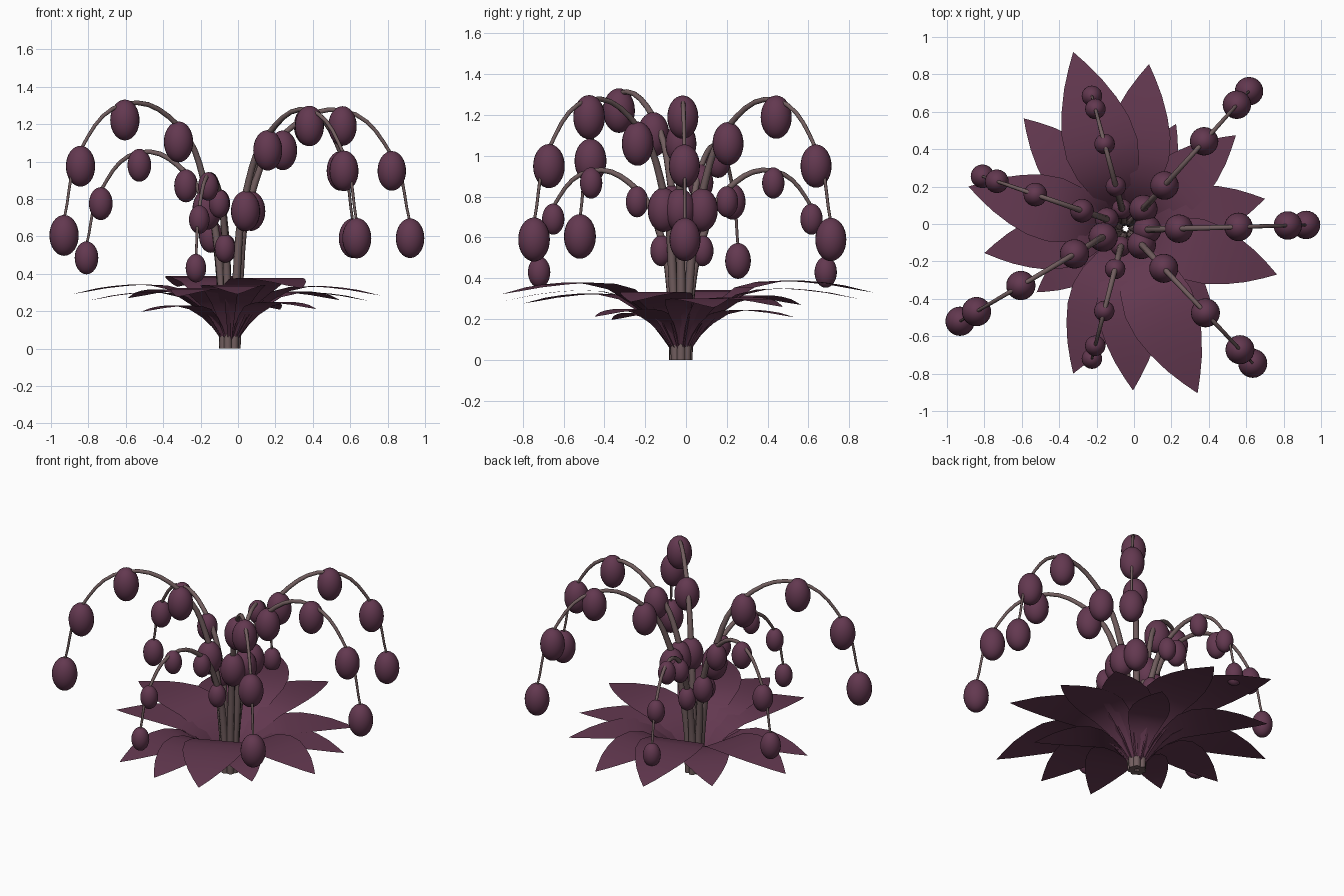
import bpy, bmesh, math
from mathutils import Vector, Matrix

if "Cube" in bpy.data.objects:
    bpy.data.objects.remove(bpy.data.objects["Cube"])

CENTRE = Vector((-0.045, -0.025, 0))


def make_material(name, colour):
    mat = bpy.data.materials.new(name)
    mat.use_nodes = True
    mat.diffuse_color = (*colour, 1)
    bsdf = mat.node_tree.nodes["Principled BSDF"]
    bsdf.inputs["Base Color"].default_value = (*colour, 1)
    bsdf.inputs["Roughness"].default_value = 0.8
    return mat


plum = make_material("plum", (0.125, 0.040, 0.080))
stalk = make_material("mauve_brown", (0.165, 0.110, 0.112))


def add_object(name, mesh, mat):
    obj = bpy.data.objects.new(name, mesh)
    bpy.context.collection.objects.link(obj)
    mesh.materials.clear()
    mesh.materials.append(mat)
    for p in mesh.polygons:
        p.use_smooth = True
    return obj


# Arching stem: tapered bezier tube through the given points
def add_stem(name, points, radii):
    curve = bpy.data.curves.new(name + "_path", "CURVE")
    curve.dimensions = "3D"
    curve.bevel_depth = 1.0
    curve.bevel_resolution = 2
    curve.resolution_u = 5
    curve.use_fill_caps = True
    spline = curve.splines.new("BEZIER")
    spline.bezier_points.add(len(points) - 1)
    for bp, co, r in zip(spline.bezier_points, points, radii):
        bp.co = co
        bp.radius = r
        bp.handle_left_type = bp.handle_right_type = "AUTO"
    path = bpy.data.objects.new(name + "_path", curve)
    bpy.context.collection.objects.link(path)
    bpy.context.view_layer.update()
    graph = bpy.context.evaluated_depsgraph_get()
    mesh = bpy.data.meshes.new_from_object(path.evaluated_get(graph))
    bpy.data.objects.remove(path)
    add_object(name, mesh, stalk)


# Hanging egg-shaped buds of one stem
def add_buds(name, centres, size):
    bm = bmesh.new()
    scale = Matrix.Diagonal((0.076 * size, 0.076 * size, 0.106 * size, 1))
    for c in centres:
        bmesh.ops.create_uvsphere(bm, u_segments=24, v_segments=16, radius=1,
                                  matrix=Matrix.Translation(c) @ scale)
    mesh = bpy.data.meshes.new(name)
    bm.to_mesh(mesh)
    bm.free()
    add_object(name, mesh, plum)


# Bud heights from the lowest on the stalk to the drooping tip
TALL = (0.735, 1.06, 1.19, 0.95, 0.59)
MIDDLE = (0.60, 0.87, 0.98, 0.775, 0.485)
SHORT = (0.535, 0.775, 0.867, 0.69, 0.43)
HIGHEST = (0.745, 1.105, 1.222, 0.975, 0.605)

# Each stem: first bud, tip bud, bud heights, bud size
STEMS = [
    ((0.07, -0.03), (0.92, -0.005), TALL, 1.0),
    ((0.05, 0.08), (0.615, 0.71), TALL, 1.0),
    ((-0.065, 0.08), (-0.225, 0.685), SHORT, 0.72),
    ((-0.145, 0.025), (-0.81, 0.255), MIDDLE, 0.83),
    ((-0.165, -0.07), (-0.93, -0.52), HIGHEST, 1.03),
    ((-0.07, -0.12), (-0.225, -0.72), SHORT, 0.72),
    ((0.04, -0.11), (0.635, -0.745), TALL, 1.02),
]
SPREAD = (0, 0.2, 0.575, 0.885, 1)
RADII = (0.023, 0.022, 0.019, 0.015, 0.012, 0.009, 0.007)

for i, (first, tip, heights, size) in enumerate(STEMS, 1):
    a, b = Vector((*first, 0)), Vector((*tip, 0))
    buds = [a.lerp(b, s) + Vector((0, 0, z)) for s, z in zip(SPREAD, heights)]
    out = (b - CENTRE).normalized()
    foot = CENTRE + out * 0.036
    shin = CENTRE + out * 0.05 + Vector((0, 0, 0.33))
    hang = Vector((0, 0, 0.083 * size))
    add_stem(f"stem_{i}", [foot, shin] + [c + hang for c in buds], RADII)
    add_buds(f"stem_{i}_buds", buds, size)

# Leaf outline: distance along, height, half width, for a leaf of length one
PROFILE = [
    (0.03, 0.03, 0.025), (0.08, 0.11, 0.05), (0.14, 0.20, 0.085),
    (0.22, 0.285, 0.125), (0.33, 0.36, 0.175), (0.45, 0.388, 0.20),
    (0.58, 0.394, 0.19), (0.70, 0.385, 0.155), (0.82, 0.37, 0.105),
    (0.92, 0.35, 0.05), (1.0, 0.335, 0.0),
]


# Flat-sectioned arching leaf pointing to a tip
def add_leaf(name, tip):
    span = Vector((*tip, 0)) - CENTRE
    length = span.length
    out = span.normalized()
    side = Vector((-out.y, out.x, 0))
    bm = bmesh.new()
    rows = []
    for r, z, w in PROFILE:
        mid = CENTRE + (out * r + Vector((0, 0, z))) * length
        rows.append([bm.verts.new(mid + side * w * length * k)
                     for k in ((-1, 0, 1) if w else (0,))])
    for low, high in zip(rows, rows[1:]):
        for k in range(2):
            if len(high) == 1:
                bm.faces.new((low[k + 1], low[k], high[0]))
            else:
                bm.faces.new((low[k + 1], low[k], high[k], high[k + 1]))
    bmesh.ops.recalc_face_normals(bm, faces=bm.faces)
    if sum(f.normal.z for f in bm.faces) < 0:
        bmesh.ops.reverse_faces(bm, faces=bm.faces)
    mesh = bpy.data.meshes.new(name)
    bm.to_mesh(mesh)
    bm.free()
    add_object(name, mesh, plum)


# Rosette of leaves
TIPS = [
    (-0.325, 0.92), (0.08, 0.855), (0.225, 0.535), (0.545, 0.475),
    (0.70, 0.135), (0.765, -0.27), (0.42, -0.45), (0.34, -0.905),
    (-0.005, -0.89), (-0.325, -0.80), (-0.52, -0.365), (-0.80, -0.155),
    (-0.885, 0.20), (-0.59, 0.565),
]
for i, tip in enumerate(TIPS, 1):
    add_leaf(f"leaf_{i}", tip)
